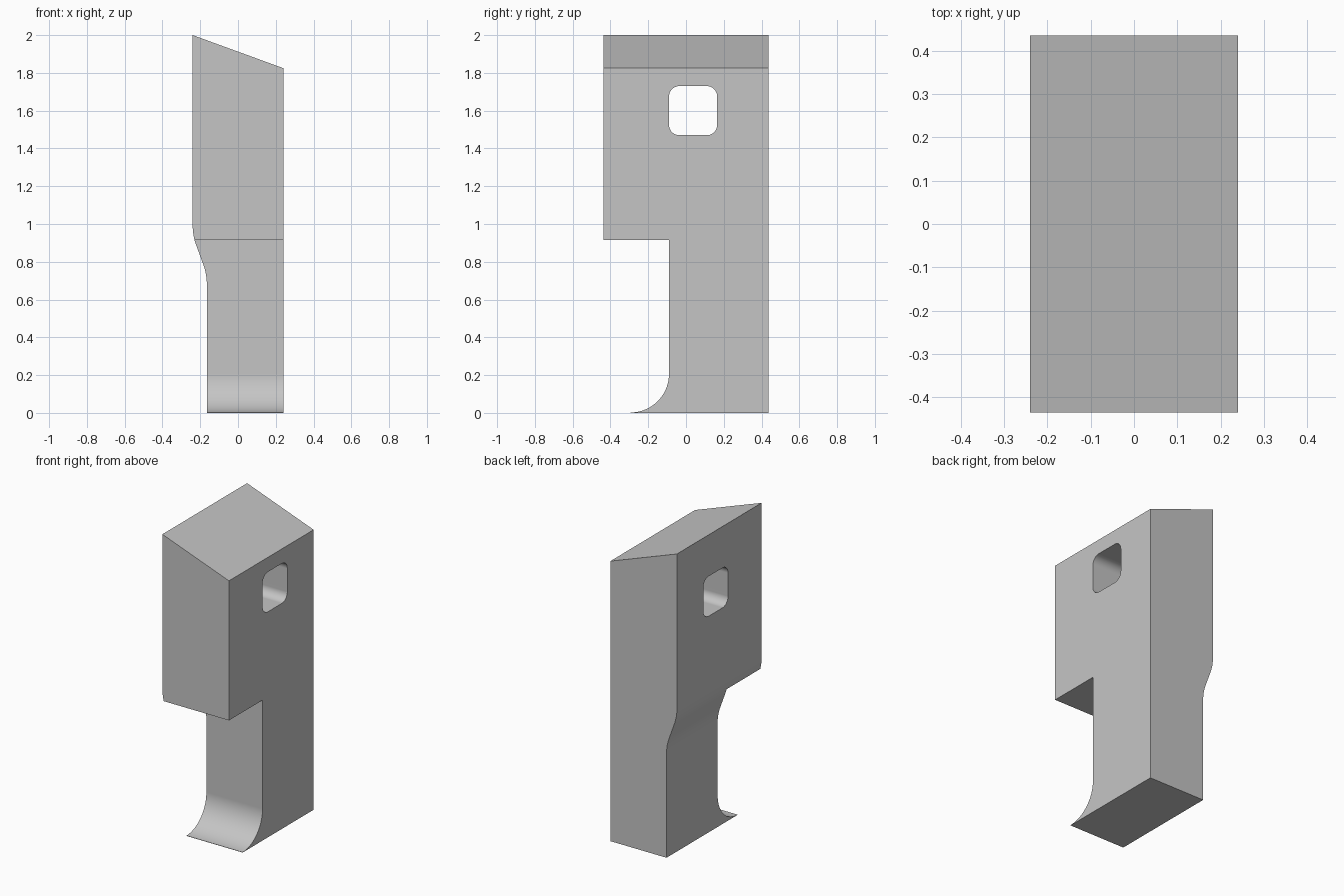
import bpy
import bmesh
from math import cos, sin, tan, radians
from mathutils import Vector

old = bpy.data.objects.get("Cube")
if old:
    bpy.data.objects.remove(old, do_unlink=True)

grey = bpy.data.materials.new("plain grey")
grey.use_nodes = True
colour = (0.56, 0.56, 0.56, 1)
grey.diffuse_color = colour
grey.node_tree.nodes["Principled BSDF"].inputs["Base Color"].default_value = colour


def arc(cx, cy, r, start, end, steps=14):
    """Points along a circular arc, angles in degrees."""
    angles = [radians(start + (end - start) * i / steps) for i in range(steps + 1)]
    return [(cx + r * cos(a), cy + r * sin(a)) for a in angles]


def prism(name, profile, place, depth):
    """Extrude a closed 2D profile; place maps (u, v, offset) to x, y, z."""
    bm = bmesh.new()
    face = bm.faces.new([bm.verts.new(place(u, v, -depth)) for u, v in profile])
    extruded = bmesh.ops.extrude_face_region(bm, geom=[face])["geom"]
    shift = Vector(place(0, 0, 2 * depth))
    bmesh.ops.translate(bm, vec=shift,
                        verts=[g for g in extruded if isinstance(g, bmesh.types.BMVert)])
    bmesh.ops.recalc_face_normals(bm, faces=bm.faces)
    mesh = bpy.data.meshes.new(name)
    bm.to_mesh(mesh)
    bm.free()
    mesh.materials.append(grey)
    obj = bpy.data.objects.new(name, mesh)
    bpy.context.collection.objects.link(obj)
    return obj


def along_x(u, v, d):
    return (d, u, v)


def along_y(u, v, d):
    return (u, d, v)


# Front outline: sloped top, straight right side, S-shaped step on the other
wide, narrow, bend, tilt = -0.24, -0.165, 0.3, 20
drop = bend * sin(radians(tilt))
run = (narrow - wide - 2 * bend * (1 - cos(radians(tilt)))) / tan(radians(tilt))
low = 0.68
high = low + 2 * drop + run
front = [(wide, 2), (0.24, 1.825), (0.24, 0), (narrow, 0)]
front += arc(narrow - bend, low, bend, 0, tilt)
front += arc(wide + bend, high, bend, 180 + tilt, 180)
body = prism("clamp_body", front, along_y, 0.436)

# Side outline: overhanging head, leg and curved toe
side = [(-0.436, 2.2), (-0.436, 0.915), (-0.09, 0.915)]
side += arc(-0.295, 0.207, 0.205, 0, -90, 24)
side += [(-0.295, -0.1), (0.5, -0.1), (0.5, 2.2)]
side_cutter = prism("side_outline_cutter", side, along_x, 0.5)

# Rounded square through-hole
hole = []
for cy, cz, start in ((0.11, 1.675, 0), (-0.035, 1.675, 90),
                      (-0.035, 1.525, 180), (0.11, 1.525, 270)):
    hole += arc(cy, cz, 0.055, start, start + 90, 10)
hole_cutter = prism("hole_cutter", hole, along_x, 0.5)

# Combine the outlines and remove the helpers
for cutter, operation in ((side_cutter, "INTERSECT"), (hole_cutter, "DIFFERENCE")):
    cutter.hide_render = True
    mod = body.modifiers.new(cutter.name, "BOOLEAN")
    mod.object = cutter
    mod.operation = operation
    mod.solver = "EXACT"

bpy.ops.object.select_all(action="DESELECT")
body.select_set(True)
bpy.context.view_layer.objects.active = body
for name in [m.name for m in body.modifiers]:
    bpy.ops.object.modifier_apply(modifier=name)
for cutter in (side_cutter, hole_cutter):
    bpy.data.objects.remove(cutter, do_unlink=True)

# Smooth curves with crisp edges
bpy.ops.object.shade_smooth_by_angle(angle=radians(25))
weighted = body.modifiers.new("even_shading", "WEIGHTED_NORMAL")
weighted.keep_sharp = True
